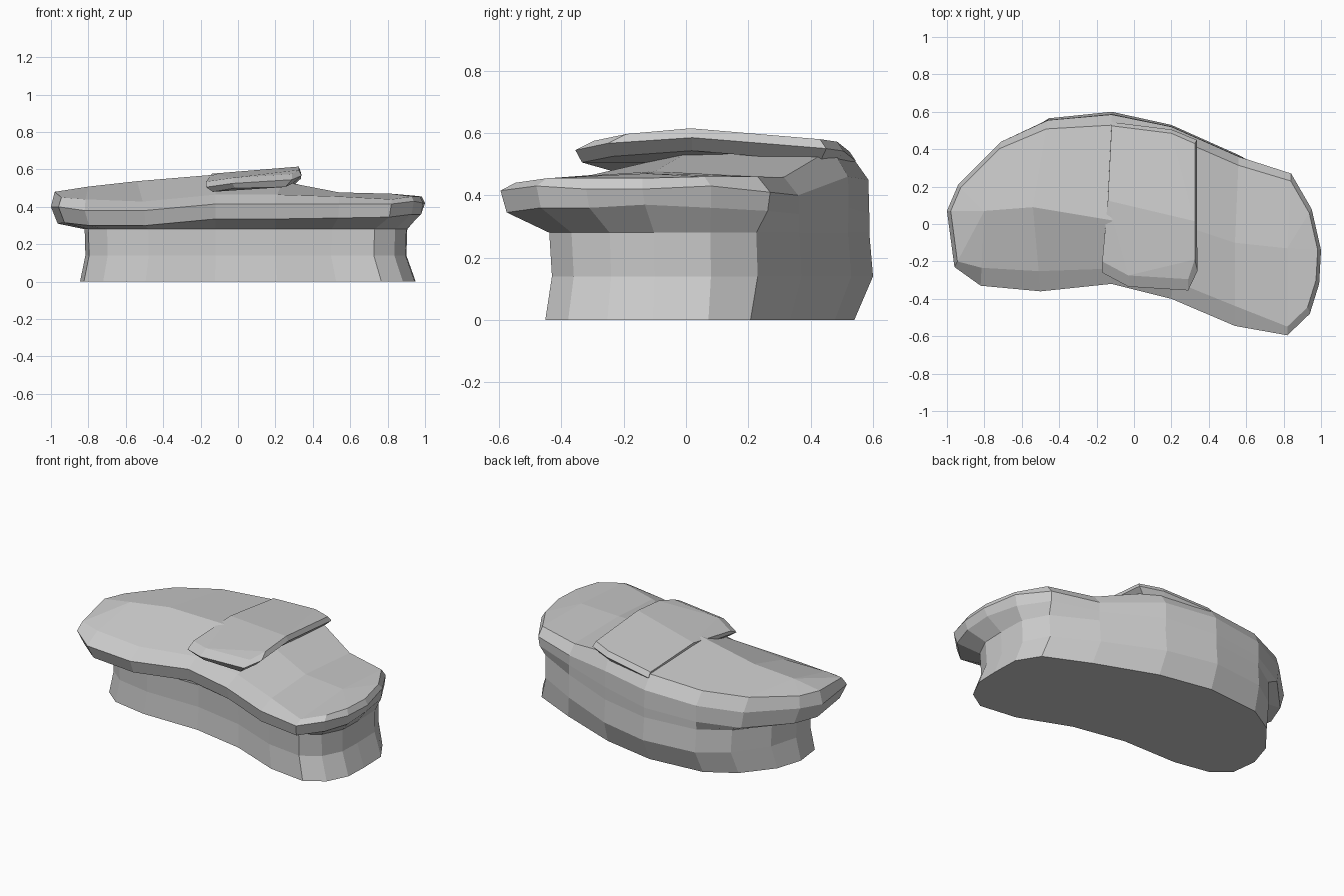
import bpy
from mathutils import Vector

if "Cube" in bpy.data.objects:
    bpy.data.objects.remove(bpy.data.objects["Cube"])


def mesh_object(name, verts, faces):
    me = bpy.data.meshes.new(name)
    me.from_pydata([tuple(v) for v in verts], [], faces)
    me.validate()
    ob = bpy.data.objects.new(name, me)
    bpy.context.collection.objects.link(ob)
    return ob


def loft(rings):
    """Join equal closed rings, bottom to top."""
    n = len(rings[0])
    verts = [v for r in rings for v in r]
    faces = [(k * n + i, k * n + (i + 1) % n, (k + 1) * n + (i + 1) % n, (k + 1) * n + i)
             for k in range(len(rings) - 1) for i in range(n)]
    faces.append(tuple(reversed(range(n))))
    return verts, faces


# Overhanging lip, counter-clockwise from front left: x, y, lower z, upper z, rim z
lip = [(-.96, -.23, .315, .40, .45), (-.82, -.33, .30, .38, .44),
       (-.50, -.36, .30, .38, .428), (-.12, -.32, .335, .415, .465),
       (.20, -.40, .335, .415, .465), (.54, -.545, .34, .415, .455),
       (.82, -.595, .345, .415, .44), (.94, -.48, .36, .43, .455),
       (.99, -.32, .36, .42, .455), (1.0, -.14, .37, .42, .455),
       (.95, .08, .36, .43, .46), (.84, .27, .35, .41, .46),
       (.56, .36, .34, .40, .458), (.20, .52, .36, .46, .55),
       (-.12, .585, .34, .45, .53), (-.46, .555, .33, .43, .51),
       (-.71, .44, .31, .41, .495), (-.94, .21, .31, .41, .48),
       (-1.0, .07, .31, .40, .48)]
# Undercut waist of the rock
waist = [(-.80, -.10), (-.70, -.18), (-.48, -.22), (-.12, -.22), (.20, -.28),
         (.50, -.40), (.73, -.43), (.84, -.36), (.90, -.24), (.905, -.1),
         (.90, .08), (.82, .23), (.56, .37), (.20, .53), (-.12, .60),
         (-.46, .565), (-.63, .45), (-.77, .25), (-.82, .07)]
# Crest line along the top
spine = [Vector(p) for p in ((-.80, .07, .508), (-.54, .09, .537), (-.12, .02, .572),
                             (.24, .0, .535), (.54, -.10, .477), (.82, -.13, .47))]


def spine_index(i):
    if i == 0 or i > 16:
        return 0
    if 6 <= i <= 11:
        return 5
    return i - 1 if i < 6 else 16 - i


foot, mid, neck, low, high, rim = [], [], [], [], [], []
for i, ((x, y, zl, zh, zr), (wx, wy)) in enumerate(zip(lip, waist)):
    foot.append((wx * (1.05 if wx > 0 else 1.03), wy * (1.05 if wy < 0 else .9), 0))
    mid.append((wx * .995, wy, .14))
    neck.append((wx, wy * (1.02 if wy < 0 else .98), .28))
    k = .12 if 4 < i < 9 else .2
    low.append((x + (wx - x) * k, y + (wy - y) * k, zl))
    high.append((x, y, zh))
    s = spine[spine_index(i)]
    k = .24 if 0 < i < 6 else .1
    rim.append((x + (s.x - x) * k, y + (s.y - y) * k, zr))

# Main rock body with its ridged top
verts, faces = loft([foot, mid, neck, low, high, rim])
n, top = len(lip), 5 * len(lip)
base = len(verts)
verts += spine
for i in range(n):
    j = (i + 1) % n
    a, b = spine_index(i), spine_index(j)
    face = [top + i, top + j, base + b]
    if a != b:
        face.append(base + a)
    faces.append(tuple(face))
mesh_object("rock_body", verts, faces)

# Upper slab with an undercut edge overhanging the right terrace
edge = [(-.17, -.26, .535), (-.03, -.335, .555), (.29, -.355, .575), (.34, -.25, .597),
        (.336, .02, .615), (.336, .435, .58), (.20, .49, .572), (-.12, .53, .54),
        (-.14, .13, .577)]
under = [(.05 + (x - .05) * .84, y * (.94 if y < .1 else .99),
          z - .055 - .05 * max(x, 0)) for x, y, z in edge]
outer = [(x, y + (.015 if y > .4 else 0), z - .03) for x, y, z in edge]
crown = [(min(x, .325), y + (.06 if y < -.2 else -.005), z) for x, y, z in edge]
verts, faces = loft([under, outer, crown])
m = 2 * len(edge)
for f in ((8, 0, 1), (8, 1, 3, 4), (1, 2, 3), (4, 5, 6), (8, 4, 6, 7)):
    faces.append(tuple(m + i for i in f))
mesh_object("upper_slab", verts, faces)
